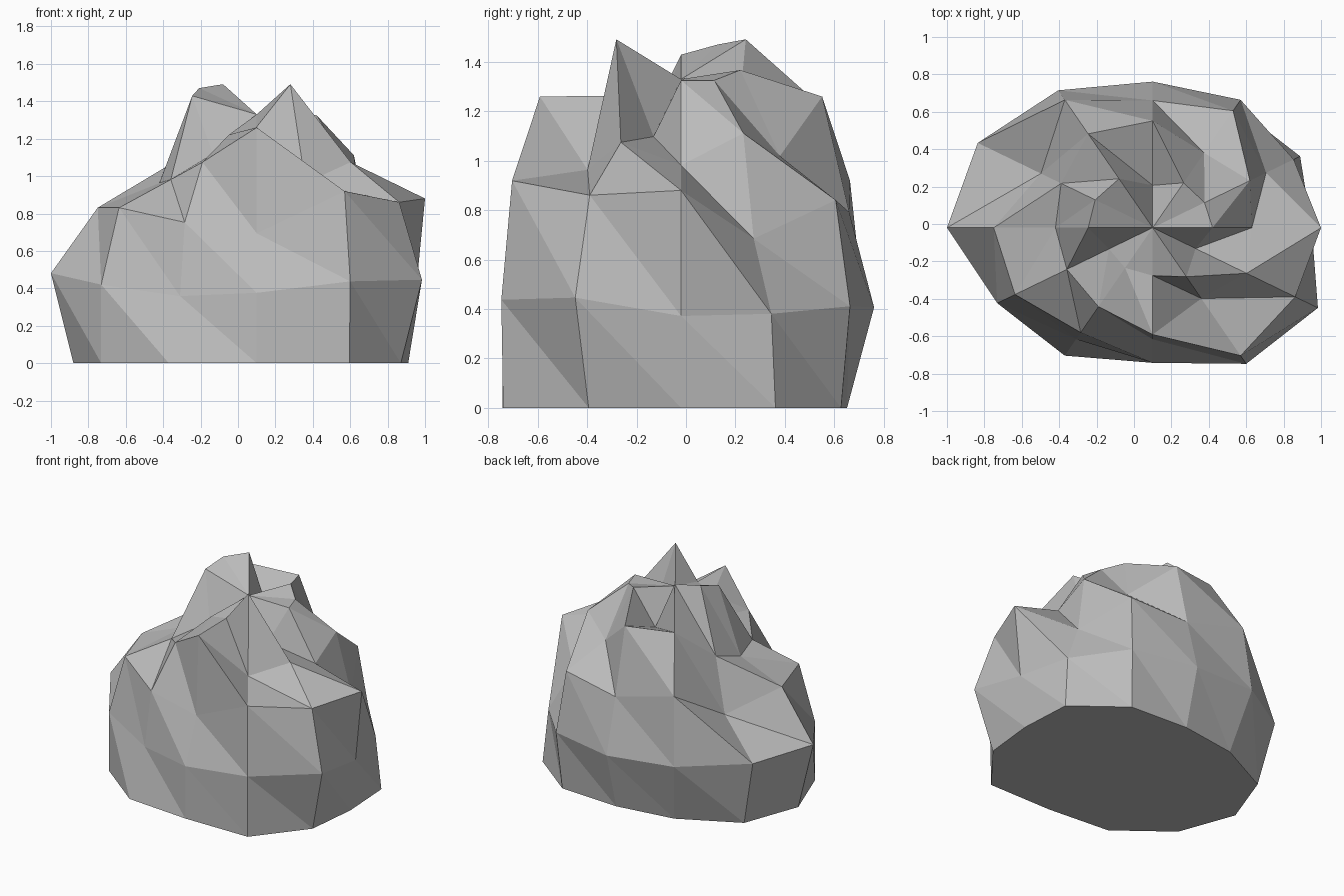
import bpy
import bmesh
from math import sin, cos, tan, radians

default_cube = bpy.data.objects.get("Cube")
if default_cube:
    bpy.data.objects.remove(default_cube)

# Stone colour
stone = bpy.data.materials.new("stone_grey")
stone.use_nodes = True
stone_colour = (0.5, 0.5, 0.5, 1.0)
stone.diffuse_color = stone_colour
stone.node_tree.nodes["Principled BSDF"].inputs["Base Color"].default_value = stone_colour

# Rough dome: each ring lists its radius at every spoke, counter-clockwise from +x.
# Bumps push straight out from the middle of the base, so height follows radius.
SPOKES = 12
CENTRE_X, CENTRE_Y = 0.1, -0.02
DEPTH, HEIGHT = 0.84, 1.346
rings = [
    [.81, .91, .89, .80, .84, .96, .98, .96, .94, .86, .99, .89],
    [.85, .87, .94, .93, 1.01, 1.08, 1.1, .96, .82, .86, 1.0, 1.02],
    [.90, .70, .86, .81, .94, .69, .85, .85, .77, .71, .94, .88],
    [.53, .60, .55, .68, .69, .565, .52, .53, .58, .68, .52, .58],
    [.32, .32, .33, .27, .36, .355, .345, .27, .295, .305, .36, .265],
]


def rock_point(radius, spoke, latitude):
    angle = radians(360 * spoke / SPOKES)
    return (CENTRE_X + radius * cos(angle),
            CENTRE_Y + radius * DEPTH * sin(angle),
            radius * HEIGHT * tan(radians(latitude)))


bm = bmesh.new()
layers = [[bm.verts.new(rock_point(radius, spoke, 18 * level))
           for spoke, radius in enumerate(ring)]
          for level, ring in enumerate(rings)]
apex = bm.verts.new((CENTRE_X, CENTRE_Y, 1.33))

# Faceted sides, every panel split along the same diagonal
for lower, upper in zip(layers, layers[1:]):
    for i in range(SPOKES):
        j = (i + 1) % SPOKES
        bm.faces.new((lower[i], lower[j], upper[i]))
        bm.faces.new((lower[j], upper[j], upper[i]))

# Crown fan and flat underside
top = layers[-1]
for i in range(SPOKES):
    bm.faces.new((top[i], top[(i + 1) % SPOKES], apex))
bm.faces.new(layers[0][::-1])

mesh = bpy.data.meshes.new("rock")
bm.to_mesh(mesh)
bm.free()
mesh.materials.append(stone)
rock = bpy.data.objects.new("rock", mesh)
bpy.context.collection.objects.link(rock)
